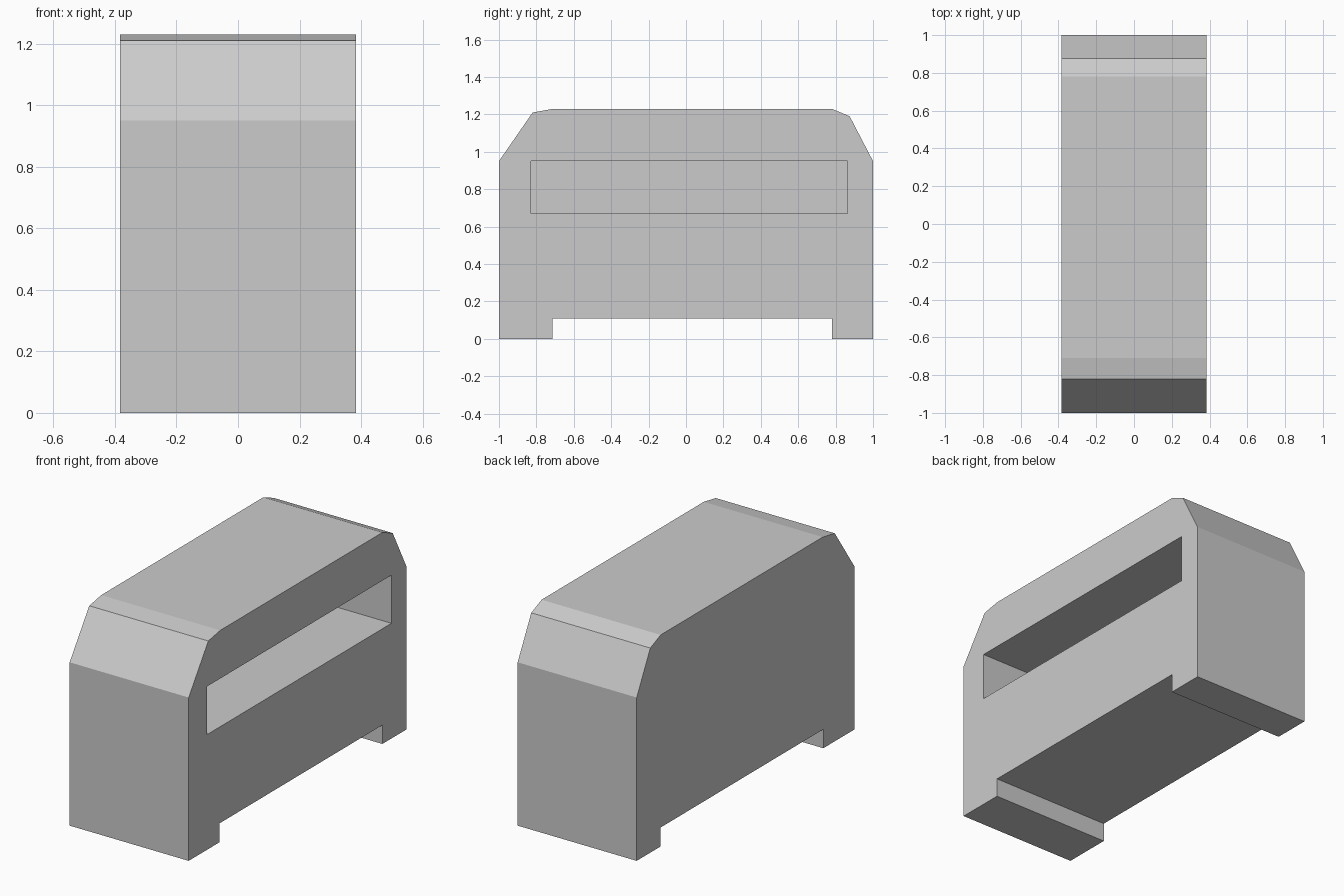
import bpy
import bmesh

cube = bpy.data.objects.get("Cube")
if cube:
    bpy.data.objects.remove(cube, do_unlink=True)

HALF_WIDTH = 0.383

grey = bpy.data.materials.new("plain grey")
grey.use_nodes = True
grey.diffuse_color = (0.6, 0.6, 0.6, 1)
grey.node_tree.nodes["Principled BSDF"].inputs["Base Color"].default_value = (0.6, 0.6, 0.6, 1)


def extrude_profile(name, profile, x0, x1):
    """Extrude a closed (y, z) outline along x."""
    bm = bmesh.new()
    face = bm.faces.new([bm.verts.new((x0, y, z)) for y, z in profile])
    result = bmesh.ops.extrude_face_region(bm, geom=[face])
    moved = [v for v in result["geom"] if isinstance(v, bmesh.types.BMVert)]
    bmesh.ops.translate(bm, verts=moved, vec=(x1 - x0, 0, 0))
    bmesh.ops.recalc_face_normals(bm, faces=bm.faces)
    mesh = bpy.data.meshes.new(name)
    bm.to_mesh(mesh)
    bm.free()
    mesh.materials.append(grey)
    obj = bpy.data.objects.new(name, mesh)
    bpy.context.collection.objects.link(obj)
    return obj


# Body with chamfered top corners and a foot at each end
body = extrude_profile("body", [
    (-1, 0), (-0.715, 0), (-0.715, 0.11), (0.78, 0.11), (0.78, 0), (1, 0),
    (1, 0.95), (0.875, 1.19), (0.78, 1.23), (-0.71, 1.23), (-0.82, 1.21), (-1, 0.95),
], -HALF_WIDTH, HALF_WIDTH)

# Long recess in the left side
cutter = extrude_profile("recess_cutter", [
    (-0.83, 0.67), (0.863, 0.67), (0.863, 0.95), (-0.83, 0.95),
], -0.2, HALF_WIDTH + 0.1)
cutter.hide_render = True

recess = body.modifiers.new("recess", "BOOLEAN")
recess.operation = "DIFFERENCE"
recess.solver = "EXACT"
recess.object = cutter
bpy.context.view_layer.objects.active = body
body.select_set(True)
bpy.ops.object.modifier_apply(modifier=recess.name)
bpy.data.objects.remove(cutter, do_unlink=True)
